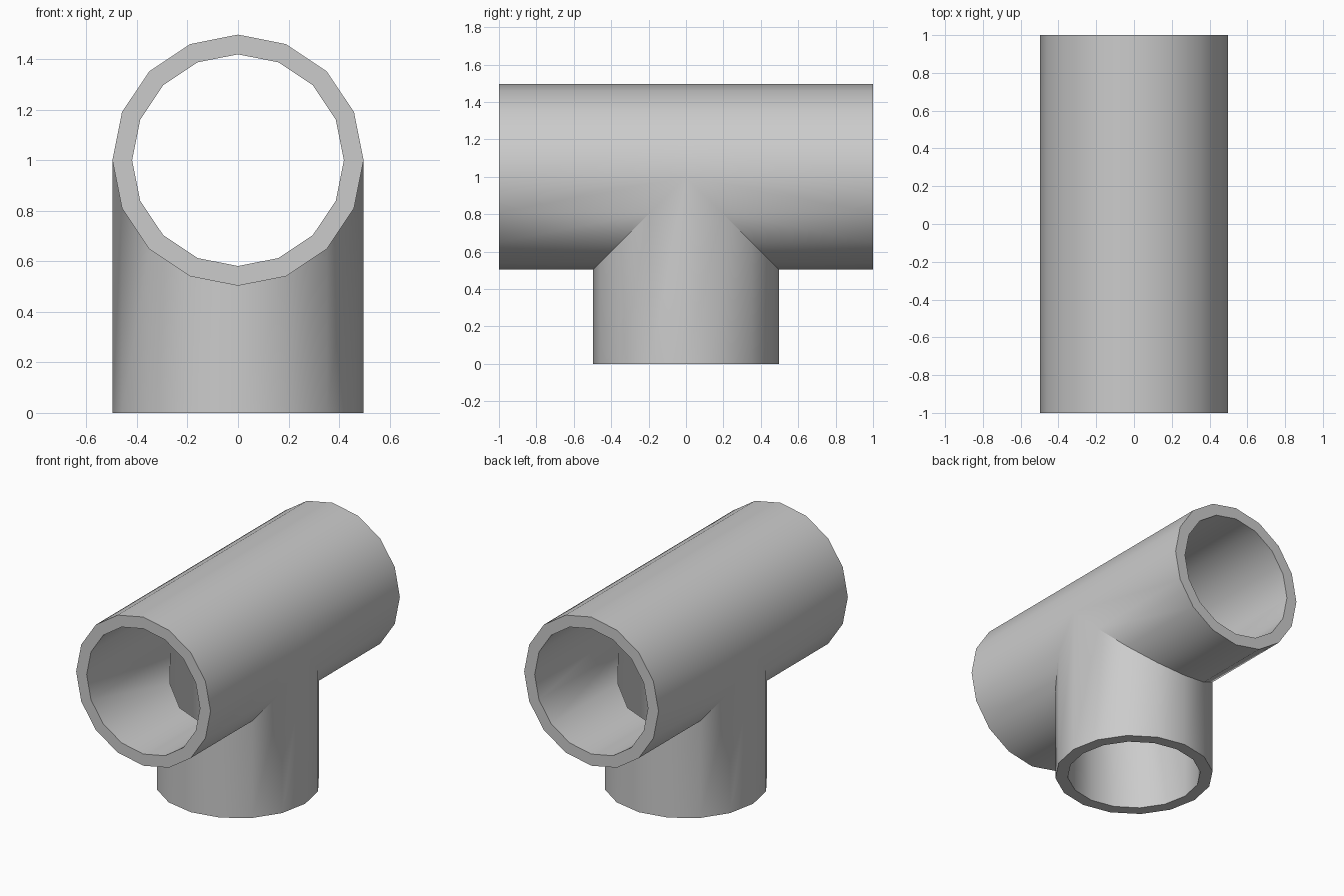
import bpy, bmesh
from math import sin, cos, tau

if "Cube" in bpy.data.objects:
    bpy.data.objects.remove(bpy.data.objects["Cube"])

SIDES, OUTER, INNER, AXIS_Z = 16, 0.497, 0.419, 1.0

bm = bmesh.new()


def bridge(a, b):
    for i in range(SIDES):
        j = (i + 1) % SIDES
        bm.faces.new((a[i], a[j], b[j], b[i]))


def ring(point, r):
    pts = []
    for i in range(SIDES):
        a = tau * i / SIDES
        pts.append(bm.verts.new(point(r * cos(a), r * sin(a))))
    return pts


def arm(end, joint):
    """Hollow arm: outer wall, inner wall and flat rim at the open end."""
    ends = []
    for r in (OUTER, INNER):
        e = ring(end, r)
        bridge(e, ring(joint, r))
        ends.append(e)
    bridge(*ends)


# front and back arms, mitred at 45 degrees on their lower half
for s in (-1, 1):
    arm(lambda u, v: (u, s, AXIS_Z + v),
        lambda u, v: (u, s * max(0, -v), AXIS_Z + v))

# vertical leg, cut to meet both mitres
arm(lambda u, v: (u, v, 0),
    lambda u, v: (u, v, AXIS_Z - abs(v)))

# weld the joints into one closed shell
bmesh.ops.remove_doubles(bm, verts=bm.verts[:], dist=1e-4)
bmesh.ops.recalc_face_normals(bm, faces=bm.faces[:])

mesh = bpy.data.meshes.new("tee_pipe")
bm.to_mesh(mesh)
bm.free()
pipe = bpy.data.objects.new("tee_pipe", mesh)
bpy.context.collection.objects.link(pipe)

# smooth walls, crisp rims and mitre creases
bpy.context.view_layer.objects.active = pipe
pipe.select_set(True)
bpy.ops.object.shade_smooth_by_angle(angle=0.6)
